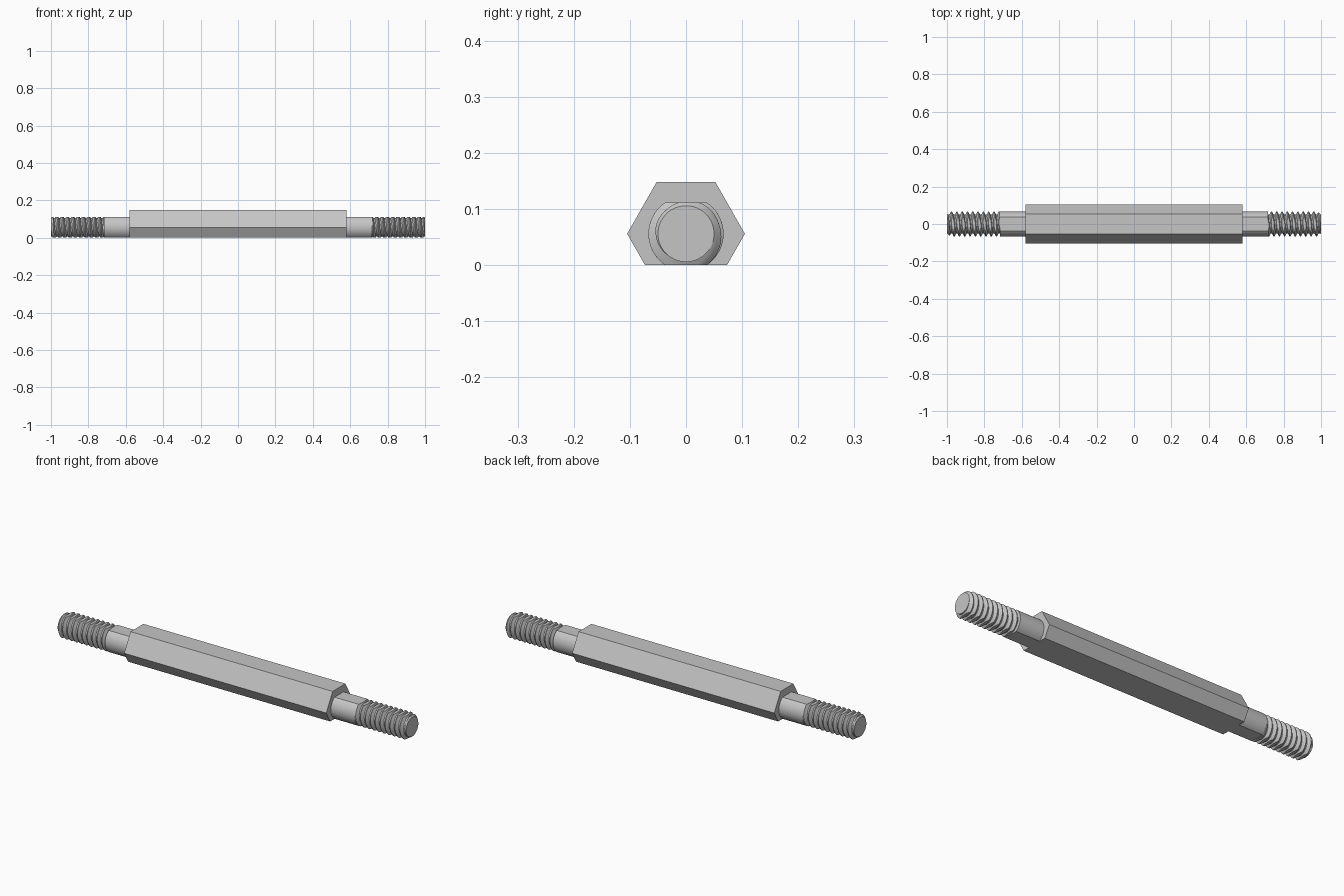
import bpy, bmesh, math
from mathutils import Matrix

cube = bpy.data.objects.get("Cube")
if cube:
    bpy.data.objects.remove(cube, do_unlink=True)

AXIS_Z = 0.056       # height of the rod's axis
FLAT_TOP = 0.112     # rod is flattened above and below
MAJOR, MINOR = 0.067, 0.05
HEX_END, THREAD_START, TIP = 0.58, 0.717, 1.0
PITCH = 0.0283
SIDES = 64

steel = bpy.data.materials.new("grey steel")
steel.use_nodes = True
grey = (0.56, 0.56, 0.56, 1)
steel.diffuse_color = grey
steel.node_tree.nodes["Principled BSDF"].inputs["Base Color"].default_value = grey


def finish(name, bm, turn=0.0):
    bmesh.ops.recalc_face_normals(bm, faces=bm.faces)
    bm.transform(Matrix.Rotation(turn, 4, 'Z'))
    mesh = bpy.data.meshes.new(name)
    bm.to_mesh(mesh)
    bm.free()
    mesh.materials.append(steel)
    obj = bpy.data.objects.new(name, mesh)
    bpy.context.collection.objects.link(obj)
    bpy.ops.object.select_all(action='DESELECT')
    obj.select_set(True)
    bpy.context.view_layer.objects.active = obj
    bpy.ops.object.shade_smooth_by_angle(angle=math.radians(25))
    return obj


def cut(bm, co, no, clear=False):
    geom = bm.verts[:] + bm.edges[:] + bm.faces[:]
    bmesh.ops.bisect_plane(bm, geom=geom, dist=1e-6, plane_co=co, plane_no=no,
                           clear_outer=clear)


def flatten(bm):
    """Press the round rod to its flats at top and bottom."""
    cut(bm, (0, 0, FLAT_TOP), (0, 0, 1))
    cut(bm, (0, 0, 0), (0, 0, -1))
    for v in bm.verts:
        v.co.z = min(max(v.co.z, 0), FLAT_TOP)


def prism(profile, x0, x1):
    """Extrude a (y, z) outline along x."""
    bm = bmesh.new()
    base = bm.faces.new([bm.verts.new((x0, y, z)) for y, z in profile])
    ext = bmesh.ops.extrude_face_region(bm, geom=[base], use_keep_orig=True)
    for v in ext["geom"]:
        if isinstance(v, bmesh.types.BMVert):
            v.co.x = x1
    return bm


def neck():
    half = math.asin(AXIS_Z / MAJOR)
    n = SIDES // 2
    right = [(MAJOR * math.cos(a), AXIS_Z + MAJOR * math.sin(a))
             for a in (-half + 2 * half * i / n for i in range(n + 1))]
    left = [(-y, z) for y, z in reversed(right)]
    return prism(right + left, HEX_END - 0.01, THREAD_START)


def thread():
    """Right-hand helical ridge with a chamfered tip."""
    # one turn: fraction of pitch, share of the thread depth
    turn = [(0, 0), (0.25, 0), (0.35, 0.33), (0.45, 0.67),
            (0.55, 1), (0.7, 1), (0.8, 0.67), (0.9, 0.33)]
    count = len(turn)
    turns = math.ceil((TIP - THREAD_START) / PITCH) + 4
    bm = bmesh.new()
    grid = []
    for i in range(SIDES):
        a = math.tau * i / SIDES
        column = []
        for k in range(turns):
            for f, depth in turn:
                r = MINOR + (MAJOR - MINOR) * depth
                x = THREAD_START + PITCH * (k - 2 + f + i / SIDES)
                column.append(bm.verts.new((x, r * math.cos(a), AXIS_Z + r * math.sin(a))))
        grid.append(column)
    total = turns * count
    for i in range(SIDES):
        shift = count if i == SIDES - 1 else 0
        nxt = grid[(i + 1) % SIDES]
        for j in range(total - 1 - shift):
            # the seam joins each turn to the following one
            bm.faces.new((grid[i][j], grid[i][j + 1], nxt[j + 1 + shift], nxt[j + shift]))
    cut(bm, (THREAD_START, 0, 0), (-1, 0, 0), True)
    cut(bm, (TIP, 0, 0), (1, 0, 0), True)
    # chamfer the tip
    cut(bm, (TIP - MAJOR + MINOR, 0, 0), (1, 0, 0))
    for v in bm.verts:
        y, z = v.co.y, v.co.z - AXIS_Z
        r = math.hypot(y, z)
        limit = MINOR + TIP - v.co.x
        if r > limit:
            v.co.y, v.co.z = y * limit / r, AXIS_Z + z * limit / r
    flatten(bm)
    # close the tip
    rim = [e for e in bm.edges if e.is_boundary
           and all(abs(v.co.x - TIP) < 1e-4 for v in e.verts)]
    bmesh.ops.holes_fill(bm, edges=rim, sides=0)
    return bm


# hexagonal body, shaved flat underneath
half_hex = [(0.073, 0), (0.105, AXIS_Z), (0.0525, 0.148)]
finish("hex_body", prism(half_hex + [(-y, z) for y, z in reversed(half_hex)],
                         -HEX_END, HEX_END))

# plain neck and threaded stud at each end
for side, angle in (("left", 0.0), ("right", math.pi)):
    finish(side + "_neck", neck(), angle)
    finish(side + "_thread", thread(), angle)
